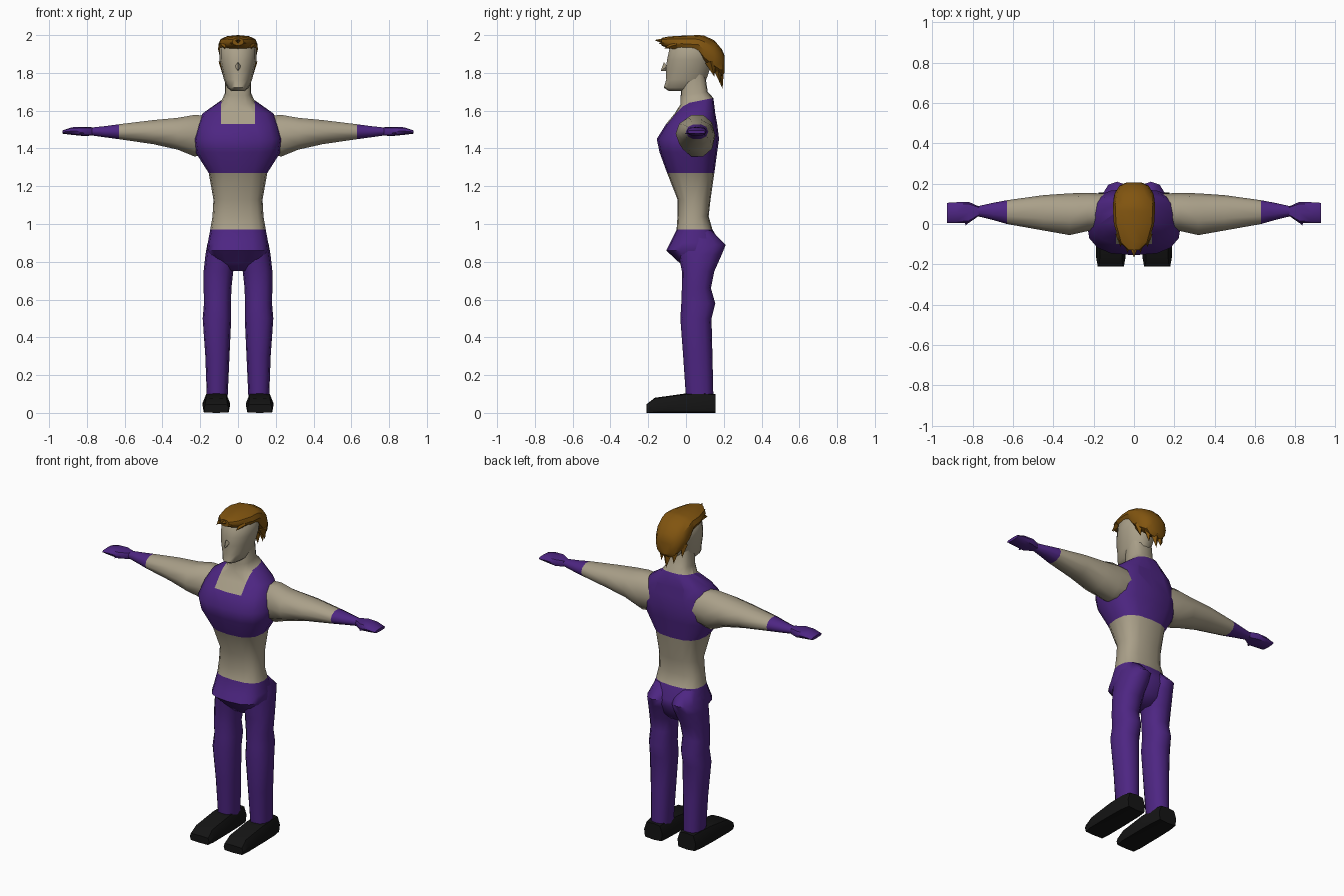
import bpy, bmesh, math
from mathutils import Vector


def material(name, rgb):
    m = bpy.data.materials.new(name)
    m.diffuse_color = (*rgb, 1)
    return m


PURPLE = material("purple_cloth", (0.075, 0.019, 0.225))
SKIN = material("skin", (0.40, 0.35, 0.25))
HAIR = material("brown_hair", (0.22, 0.09, 0.005))
BLACK = material("black_shoe", (0.007, 0.007, 0.007))


def spow(v, e):
    return math.copysign(abs(v) ** e, v)


def loft(bm, axis, rings, sides, p, bands=None):
    """Skin rings (t, a0, a1, b0, b1[, tilt]) along an axis; bands give a material per strip."""
    loops = []
    for t, a0, a1, b0, b1, *tilt in rings:
        loop = []
        for i in range(sides):
            ang = 2 * math.pi * i / sides
            c, s = spow(math.cos(ang), 2 / p), spow(math.sin(ang), 2 / p)
            a, b = (a0 + a1 + (a1 - a0) * c) / 2, (b0 + b1 + (b1 - b0) * s) / 2
            tt = t + (tilt[0] * (s + 1) / 2 if tilt else 0)
            co = {"x": (tt, a, b), "y": (a, tt, b), "z": (a, b, tt)}[axis]
            loop.append(bm.verts.new(co))
        loops.append(loop)
    for k in range(len(loops) - 1):
        for i in range(sides):
            j = (i + 1) % sides
            f = bm.faces.new((loops[k][i], loops[k][j], loops[k + 1][j], loops[k + 1][i]))
            f.material_index = bands[k] if bands else 0
    for end, k in ((loops[0], 0), (loops[-1], -1)):
        bm.faces.new(end).material_index = bands[k] if bands else 0


def spike(bm, base, tip, width, thick):
    """Flat four-sided tapering lock from a base point to a tip."""
    base, tip = Vector(base), Vector(tip)
    side = Vector((1, 0, 0))
    up = (tip - base).cross(side).normalized()
    ring = [bm.verts.new(base + d) for d in (side * width, up * thick, -side * width, -up * thick)]
    end = bm.verts.new(tip)
    for i in range(4):
        bm.faces.new((ring[i], ring[(i + 1) % 4], end))
    bm.faces.new(ring)


def finish(bm, name, mats, mirror=False, angle=50):
    bmesh.ops.recalc_face_normals(bm, faces=bm.faces)
    me = bpy.data.meshes.new(name)
    bm.to_mesh(me)
    bm.free()
    for m in mats:
        me.materials.append(m)
    ob = bpy.data.objects.new(name, me)
    bpy.context.collection.objects.link(ob)
    bpy.ops.object.select_all(action="DESELECT")
    ob.select_set(True)
    bpy.context.view_layer.objects.active = ob
    bpy.ops.object.shade_smooth_by_angle(angle=math.radians(angle))
    if mirror:
        mod = ob.modifiers.new("mirror", "MIRROR")
        mod.use_mirror_merge = False
    return ob


# Torso: pelvis, bare waist, cropped top and neck
bm = bmesh.new()
torso = [(0.75, 0.06, 0.01, 0.11), (0.79, 0.12, -0.03, 0.15), (0.86, 0.165, -0.105, 0.185),
         (0.90, 0.16, -0.085, 0.185), (0.97, 0.147, -0.05, 0.14), (1.04, 0.135, -0.045, 0.12),
         (1.13, 0.13, -0.045, 0.13), (1.27, 0.155, -0.10, 0.15), (1.38, 0.225, -0.14, 0.165),
         (1.45, 0.235, -0.155, 0.175), (1.53, 0.213, -0.105, 0.165), (1.585, 0.188, -0.06, 0.155),
         (1.632, 0.09, -0.03, 0.145, 0.035), (1.68, 0.07, -0.028, 0.115, 0.02), (1.80, 0.07, -0.02, 0.10)]
loft(bm, "z", [(t, -w, w, *rest) for t, w, *rest in torso], 16, 2.7,
     [0] * 4 + [1] * 3 + [0] * 5 + [1] * 2)
# Square neckline, cut into the front of the top
for co, no in (((0.09, 0, 0), (1, 0, 0)), ((-0.09, 0, 0), (1, 0, 0))):
    part = [f for f in bm.faces if f.calc_center_median().z > 1.53]
    geom = part + list({e for f in part for e in f.edges}) + list({v for f in part for v in f.verts})
    bmesh.ops.bisect_plane(bm, geom=geom, plane_co=co, plane_no=no)
for f in bm.faces:
    c = f.calc_center_median()
    if c.z > 1.53 and abs(c.x) < 0.09 and c.y < 0.02:
        f.material_index = 1
finish(bm, "torso", [PURPLE, SKIN])

# Legs
bm = bmesh.new()
loft(bm, "z", [(0.08, 0.055, 0.165, 0.0, 0.145), (0.30, 0.045, 0.173, -0.015, 0.14),
               (0.50, 0.036, 0.187, -0.03, 0.135), (0.58, 0.037, 0.18, -0.025, 0.155),
               (0.66, 0.035, 0.182, -0.022, 0.132), (0.75, 0.025, 0.182, -0.022, 0.15),
               (0.84, 0.005, 0.172, -0.04, 0.19), (0.89, 0.005, 0.163, -0.045, 0.21),
               (0.965, 0.01, 0.14, -0.03, 0.135)], 12, 2.3)
finish(bm, "legs", [PURPLE], mirror=True)

# Shoes, narrower at the top
bm = bmesh.new()
loft(bm, "y", [(-0.21, 0.05, 0.18, 0, 0.045), (-0.165, 0.042, 0.188, 0, 0.08),
               (0.0, 0.042, 0.188, 0, 0.103), (0.10, 0.045, 0.185, 0, 0.106),
               (0.157, 0.052, 0.175, 0, 0.10)], 8, 7)
for v in bm.verts:
    if v.co.z > 0.065:
        v.co.x = 0.114 + (v.co.x - 0.114) * 0.82
finish(bm, "shoes", [BLACK], mirror=True, angle=35)

# Arms with cuffs
bm = bmesh.new()
loft(bm, "x", [(0.14, -0.02, 0.15, 1.37, 1.575), (0.23, -0.035, 0.155, 1.352, 1.583),
               (0.32, -0.055, 0.152, 1.39, 1.566), (0.45, -0.032, 0.143, 1.42, 1.553),
               (0.63, 0.0, 0.118, 1.447, 1.53), (0.70, 0.02, 0.105, 1.457, 1.52),
               (0.79, 0.042, 0.085, 1.47, 1.51)], 10, 2.1, [0] * 4 + [1] * 2)
finish(bm, "arms", [SKIN, PURPLE], mirror=True)

# Gloved hands with a small thumb
bm = bmesh.new()
loft(bm, "x", [(0.77, 0.04, 0.087, 1.468, 1.512), (0.82, 0.005, 0.11, 1.466, 1.514),
               (0.88, 0.004, 0.108, 1.472, 1.512), (0.928, 0.006, 0.105, 1.478, 1.496)], 8, 3)
spike(bm, (0.82, 0.03, 1.485), (0.835, -0.008, 1.478), 0.025, 0.012)
finish(bm, "hands", [PURPLE], mirror=True)

# Head
bm = bmesh.new()
head = [(1.705, 0.035, -0.095, 0.06), (1.722, 0.056, -0.12, 0.09), (1.765, 0.075, -0.107, 0.11),
        (1.82, 0.087, -0.11, 0.13), (1.87, 0.098, -0.103, 0.14), (1.93, 0.098, -0.09, 0.14),
        (1.975, 0.06, -0.05, 0.10)]
loft(bm, "z", [(t, -w, w, *rest) for t, w, *rest in head], 14, 2.1)
finish(bm, "head", [SKIN])

# Nose
bm = bmesh.new()
spike(bm, (0, -0.10, 1.835), (0, -0.134, 1.81), 0.016, 0.028)
finish(bm, "nose", [SKIN])

# Hair: swept cap with a spiky fringe and nape
bm = bmesh.new()
cap = [(-0.13, 0.03, 1.945, 1.985), (-0.09, 0.072, 1.928, 1.993), (0.0, 0.10, 1.908, 1.998),
       (0.065, 0.104, 1.90, 2.0), (0.095, 0.105, 1.85, 1.998), (0.15, 0.097, 1.80, 1.972),
       (0.19, 0.072, 1.78, 1.925), (0.205, 0.04, 1.80, 1.89)]
loft(bm, "y", [(t, -w, w, *rest) for t, w, *rest in cap], 12, 2.4)
spike(bm, (0, -0.09, 1.965), (0, -0.167, 1.974), 0.03, 0.024)
for s in (-1, 1):
    spike(bm, (s * 0.035, -0.07, 1.96), (s * 0.032, -0.145, 1.955), 0.025, 0.025)
    spike(bm, (s * 0.07, -0.05, 1.95), (s * 0.066, -0.115, 1.93), 0.022, 0.025)
    spike(bm, (s * 0.04, 0.165, 1.84), (s * 0.042, 0.18, 1.745), 0.035, 0.03)
    spike(bm, (s * 0.075, 0.13, 1.86), (s * 0.078, 0.15, 1.78), 0.028, 0.03)
spike(bm, (0, 0.175, 1.83), (0, 0.193, 1.715), 0.04, 0.028)
finish(bm, "hair", [HAIR], angle=35)
